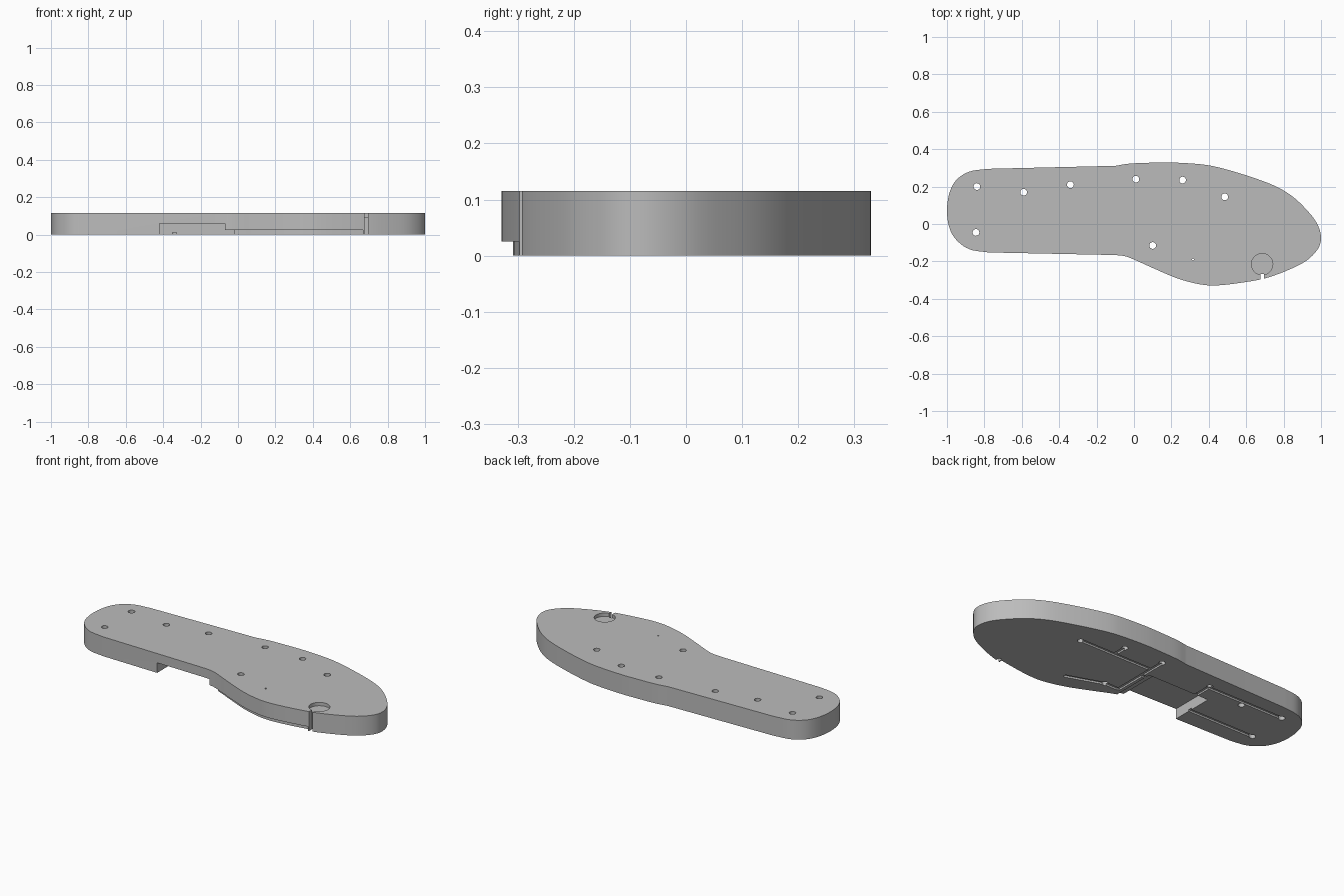
import bpy, bmesh, math
from mathutils import Vector

if "Cube" in bpy.data.objects:
    bpy.data.objects.remove(bpy.data.objects["Cube"])

HEIGHT = 0.115
grey = bpy.data.materials.new("plain_grey")
grey.use_nodes = True
grey.diffuse_color = (0.5, 0.5, 0.5, 1)
grey.node_tree.nodes["Principled BSDF"].inputs["Base Color"].default_value = (0.5, 0.5, 0.5, 1)


def prism(name, pts, z0, z1):
    """Extrude a flat outline between two heights."""
    bm = bmesh.new()
    face = bm.faces.new([bm.verts.new((p[0], p[1], z0)) for p in pts])
    top = bmesh.ops.extrude_face_region(bm, geom=[face])["geom"]
    bmesh.ops.translate(bm, vec=(0, 0, z1 - z0),
                        verts=[v for v in top if isinstance(v, bmesh.types.BMVert)])
    bmesh.ops.recalc_face_normals(bm, faces=bm.faces)
    mesh = bpy.data.meshes.new(name)
    bm.to_mesh(mesh)
    bm.free()
    obj = bpy.data.objects.new(name, mesh)
    bpy.context.collection.objects.link(obj)
    mesh.materials.append(grey)
    return obj


def smooth_path(pts, steps=5):
    """Catmull-Rom through open points."""
    pts = [Vector(p) for p in pts]
    pts = [2 * pts[0] - pts[1]] + pts + [2 * pts[-1] - pts[-2]]
    out = []
    for a, b, c, d in zip(pts, pts[1:], pts[2:], pts[3:]):
        for i in range(steps):
            t = i / steps
            out.append(0.5 * (2 * b + (c - a) * t + (2 * a - 5 * b + 4 * c - d) * t * t
                              + (3 * b - a - 3 * c + d) * t ** 3))
    return out + [pts[-2]]


def disc(x, y, r, n=32):
    return [(x + r * math.cos(i * math.tau / n), y + r * math.sin(i * math.tau / n)) for i in range(n)]


def box(x0, x1, y0, y1):
    return [(x0, y0), (x1, y0), (x1, y1), (x0, y1)]


def cut(pts, z0, z1):
    """Subtract a prism from the sole."""
    tool = prism("cutter", pts, z0, z1)
    tool.hide_render = True
    mod = sole.modifiers.new("cut", "BOOLEAN")
    mod.operation, mod.solver, mod.object = "DIFFERENCE", "EXACT", tool
    bpy.ops.object.modifier_apply(modifier=mod.name)
    bpy.data.objects.remove(tool)


def groove(a, b, w=0.011, depth=0.01):
    """Cut a thin wire channel in the underside."""
    a, b = Vector(a), Vector(b)
    d = (b - a).normalized()
    n = Vector((-d.y, d.x)) * w
    cut([a + n, a - n, b - n, b + n], -0.02, depth)


# Sole outline: rounded heel, then forefoot
heel = smooth_path([(-0.1, -0.166), (-0.78, -0.152), (-0.88, -0.135), (-0.95, -0.085), (-0.987, -0.02),
                    (-1, 0.07), (-0.987, 0.165), (-0.95, 0.235), (-0.88, 0.28), (-0.78, 0.295), (-0.1, 0.311)][1:-1])
fore = smooth_path([(-0.1, 0.311), (-0.02, 0.323), (0.1, 0.328), (0.2, 0.329), (0.35, 0.32), (0.45, 0.303),
                    (0.6, 0.26), (0.75, 0.205), (0.85, 0.145), (0.93, 0.068), (0.98, 0), (1, -0.07),
                    (0.985, -0.13), (0.93, -0.19), (0.85, -0.235), (0.72, -0.285), (0.6, -0.31),
                    (0.45, -0.328), (0.35, -0.322), (0.23, -0.29), (0.1, -0.235), (0, -0.19),
                    (-0.05, -0.172), (-0.1, -0.166)])
sole = prism("sole", heel + fore, 0, HEIGHT)
bpy.context.view_layer.objects.active = sole
sole.select_set(True)

# Underside cavity with a shallow shelf
cut(box(-0.42, -0.07, -0.4, 0.1), -0.02, 0.06)
cut(box(-0.08, -0.02, -0.4, 0.1), -0.02, 0.025)

# Rebate along the lower front edge
edge = [p for p in fore if -0.04 < p.x < 0.69 and p.y < 0]
inner = []
for i, p in enumerate(edge):
    t = (edge[min(i + 1, len(edge) - 1)] - edge[max(i - 1, 0)]).normalized()
    inner.append(p + Vector((t.y, -t.x)) * 0.02)
cut(inner + [(inner[-1].x, -0.4), (inner[0].x, -0.4)], -0.02, 0.025)

# Round top pocket and its slit to the edge
cut(disc(0.685, -0.215, 0.057, 48), 0.095, 0.2)
cut(box(0.675, 0.695, -0.4, -0.268), -0.1, 0.2)

# Through holes
holes = [(-0.84, 0.2), (-0.59, 0.17), (-0.34, 0.21), (0.01, 0.24), (0.26, 0.235),
         (0.485, 0.145), (0.1, -0.115), (-0.845, -0.045)]
for x, y in holes:
    cut(disc(x, y, 0.018, 24), -0.1, 0.2)
cut(disc(0.315, -0.19, 0.005, 12), -0.1, 0.2)

# Wire channels
for a, b in [((-0.84, 0.2), (-0.34, 0.2)), ((-0.34, 0.21), (-0.34, 0.09)),
             ((0.01, 0.24), (0.01, -0.12)), ((0.485, 0.15), (0.01, 0.15)),
             ((0.26, 0.235), (0.26, 0.15)), ((0.1, -0.115), (0.315, -0.19)),
             ((0.01, -0.115), (0.1, -0.115)), ((0.01, 0.07), (-0.03, 0.07)),
             ((-0.845, -0.045), (-0.41, -0.045))]:
    groove(a, b)

bpy.ops.object.shade_smooth_by_angle(angle=math.radians(25))
